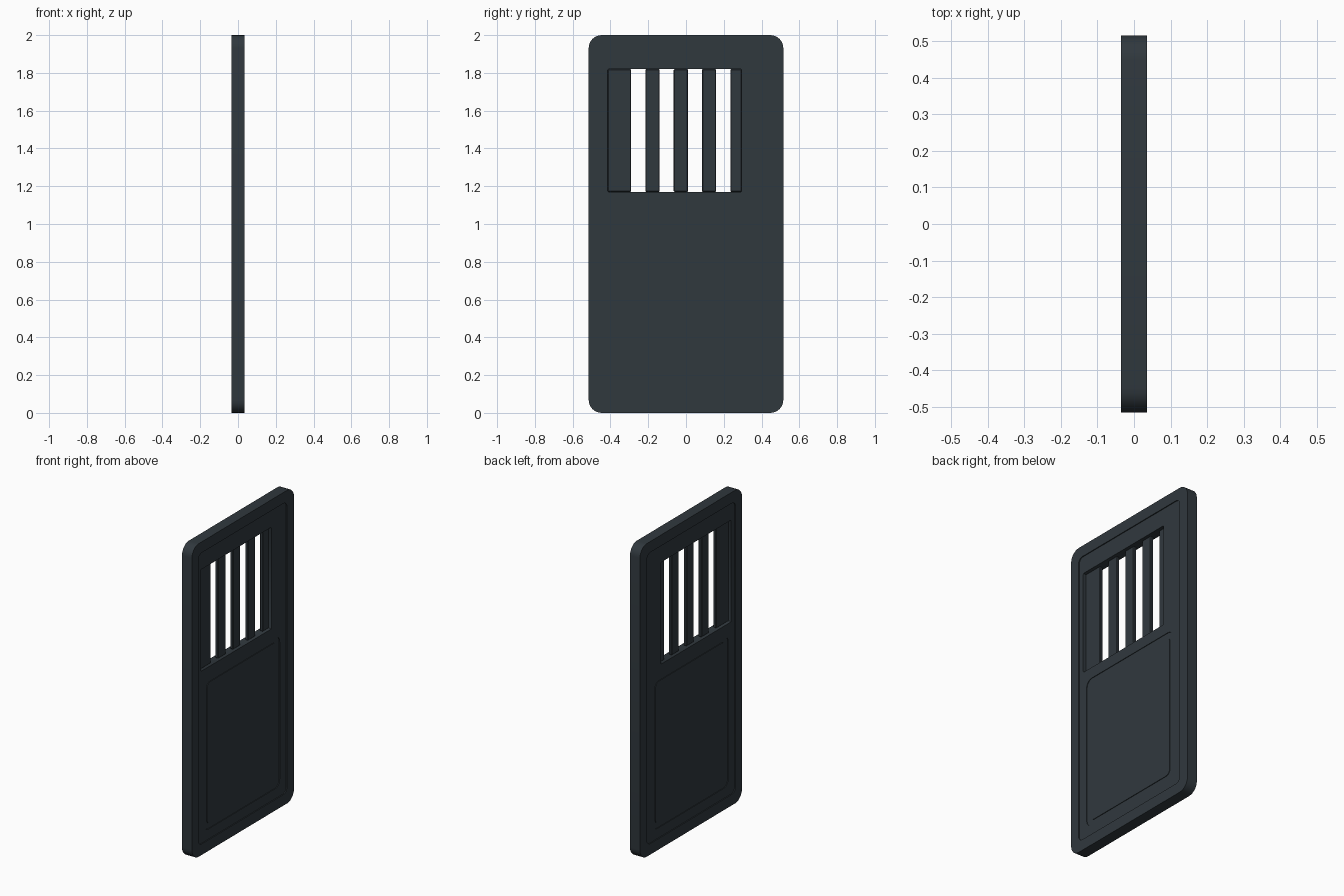
import bpy
import bmesh
import math

if "Cube" in bpy.data.objects:
    bpy.data.objects.remove(bpy.data.objects["Cube"])

steel = bpy.data.materials.new("dark_blue_grey")
steel.diffuse_color = (0.030, 0.040, 0.048, 1)
steel.use_nodes = True
steel.node_tree.nodes["Principled BSDF"].inputs["Base Color"].default_value = steel.diffuse_color


def rounded_rect(y0, y1, z0, z1, r, seg=5):
    """Outline points of a rectangle with rounded corners."""
    pts = []
    corners = [(y1 - r, z1 - r, 0), (y0 + r, z1 - r, 90),
               (y0 + r, z0 + r, 180), (y1 - r, z0 + r, 270)]
    for cy, cz, start in corners:
        for i in range(seg + 1):
            a = math.radians(start + 90 * i / seg)
            pts.append((cy + r * math.cos(a), cz + r * math.sin(a)))
    return pts


def plate(name, half_depth, *outlines):
    """Flat plate in the yz plane; first outline is the edge, others are holes."""
    cu = bpy.data.curves.new(name, 'CURVE')
    cu.dimensions = '2D'
    cu.fill_mode = 'BOTH'
    cu.extrude = half_depth
    for pts in outlines:
        sp = cu.splines.new('POLY')
        sp.points.add(len(pts) - 1)
        for p, (y, z) in zip(sp.points, pts):
            p.co = (y, z, 0, 1)
        sp.use_cyclic_u = True
    ob = bpy.data.objects.new(name, cu)
    bpy.context.collection.objects.link(ob)
    ob.rotation_euler = (math.pi / 2, 0, math.pi / 2)
    bpy.ops.object.select_all(action='DESELECT')
    ob.select_set(True)
    bpy.context.view_layer.objects.active = ob
    bpy.ops.object.convert(target='MESH')
    ob = bpy.context.object
    bm = bmesh.new()
    bm.from_mesh(ob.data)
    bmesh.ops.remove_doubles(bm, verts=bm.verts, dist=0.0001)
    bmesh.ops.recalc_face_normals(bm, faces=bm.faces)
    bm.to_mesh(ob.data)
    bm.free()
    ob.data.materials.clear()
    ob.data.materials.append(steel)
    bpy.ops.object.shade_smooth_by_angle(angle=math.radians(30))
    return ob


def bar(name, y0, y1, z0, z1, half_depth):
    """Upright bar with slightly softened edges."""
    bm = bmesh.new()
    bmesh.ops.create_cube(bm, size=1)
    for v in bm.verts:
        v.co = (v.co.x * 2 * half_depth,
                (y0 + y1) / 2 + v.co.y * (y1 - y0),
                (z0 + z1) / 2 + v.co.z * (z1 - z0))
    bmesh.ops.bevel(bm, geom=bm.edges[:], offset=0.004, segments=1, affect='EDGES')
    me = bpy.data.meshes.new(name)
    bm.to_mesh(me)
    bm.free()
    me.materials.append(steel)
    bpy.context.collection.objects.link(bpy.data.objects.new(name, me))


outer = rounded_rect(-0.515, 0.515, 0, 2, 0.068, 6)
inner = rounded_rect(-0.45, 0.445, 0.07, 1.93, 0.035)
window = rounded_rect(-0.415, 0.295, 1.17, 1.82, 0.006, 2)
panel_out = rounded_rect(-0.385, 0.38, 0.135, 1.10, 0.045)
panel_in = rounded_rect(-0.355, 0.35, 0.165, 1.07, 0.035)

# Thick rim, recessed door leaf, groove and lower panel
plate("outer_frame", 0.035, outer, inner)
plate("door_leaf", 0.029, inner, window, panel_out)
plate("panel_groove", 0.025, panel_out, panel_in)
plate("lower_panel", 0.029, panel_in)

# Window bars: wide plate, three even bars, narrow end bar
bar("window_side_plate", -0.415, -0.29, 1.17, 1.82, 0.011)
for i in range(3):
    y = -0.215 + 0.15 * i
    bar("window_bar_%d" % (i + 1), y, y + 0.075, 1.17, 1.82, 0.011)
bar("window_end_bar", 0.235, 0.295, 1.17, 1.82, 0.011)
